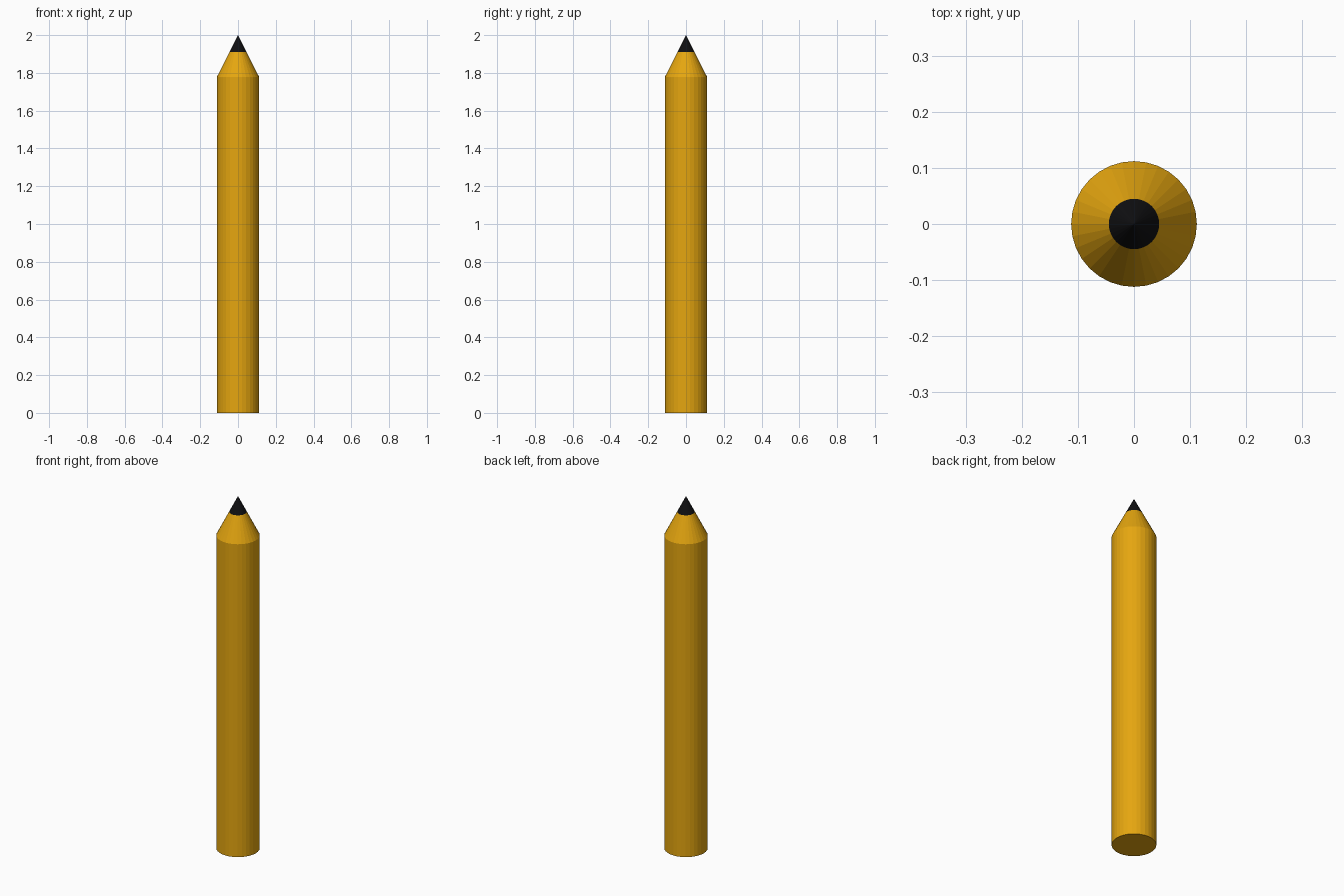
import bpy
import bmesh
import math

if "Cube" in bpy.data.objects:
    bpy.data.objects.remove(bpy.data.objects["Cube"])

SIDES = 32
R = 0.112          # body radius
Z_SHOULDER = 1.778  # where the sharpened cone starts
Z_LEAD = 1.911      # where the lead starts
Z_TOP = 2.0


def material(name, rgb):
    m = bpy.data.materials.new(name)
    m.diffuse_color = (*rgb, 1.0)
    m.use_nodes = True
    m.node_tree.nodes["Principled BSDF"].inputs["Base Color"].default_value = m.diffuse_color
    return m


def frustum(name, r1, r2, z1, z2, mat, cap_bottom):
    """Flat-shaded round section between two heights (r2 = 0 gives a point)."""
    bm = bmesh.new()

    def ring(r, z):
        if r == 0:
            return [bm.verts.new((0, 0, z))] * SIDES
        return [bm.verts.new((r * math.cos(a), r * math.sin(a), z))
                for a in (2 * math.pi * i / SIDES for i in range(SIDES))]

    low, high = ring(r1, z1), ring(r2, z2)
    for i in range(SIDES):
        j = (i + 1) % SIDES
        if r2 == 0:
            bm.faces.new((low[i], low[j], high[0]))
        else:
            bm.faces.new((low[i], low[j], high[j], high[i]))
    if cap_bottom:
        bm.faces.new(low[::-1])
    me = bpy.data.meshes.new(name)
    bm.to_mesh(me)
    bm.free()
    me.materials.append(mat)
    ob = bpy.data.objects.new(name, me)
    bpy.context.collection.objects.link(ob)
    return ob


yellow = material("golden yellow", (0.78, 0.38, 0.005))
black = material("lead black", (0.005, 0.005, 0.006))

r_lead = R * (Z_TOP - Z_LEAD) / (Z_TOP - Z_SHOULDER)

# round shaft, sharpened shoulder and lead point
frustum("shaft", R, R, 0.0, Z_SHOULDER, yellow, True)
frustum("sharpened_cone", R, r_lead, Z_SHOULDER, Z_LEAD, yellow, False)
frustum("lead_tip", r_lead, 0, Z_LEAD, Z_TOP, black, False)
